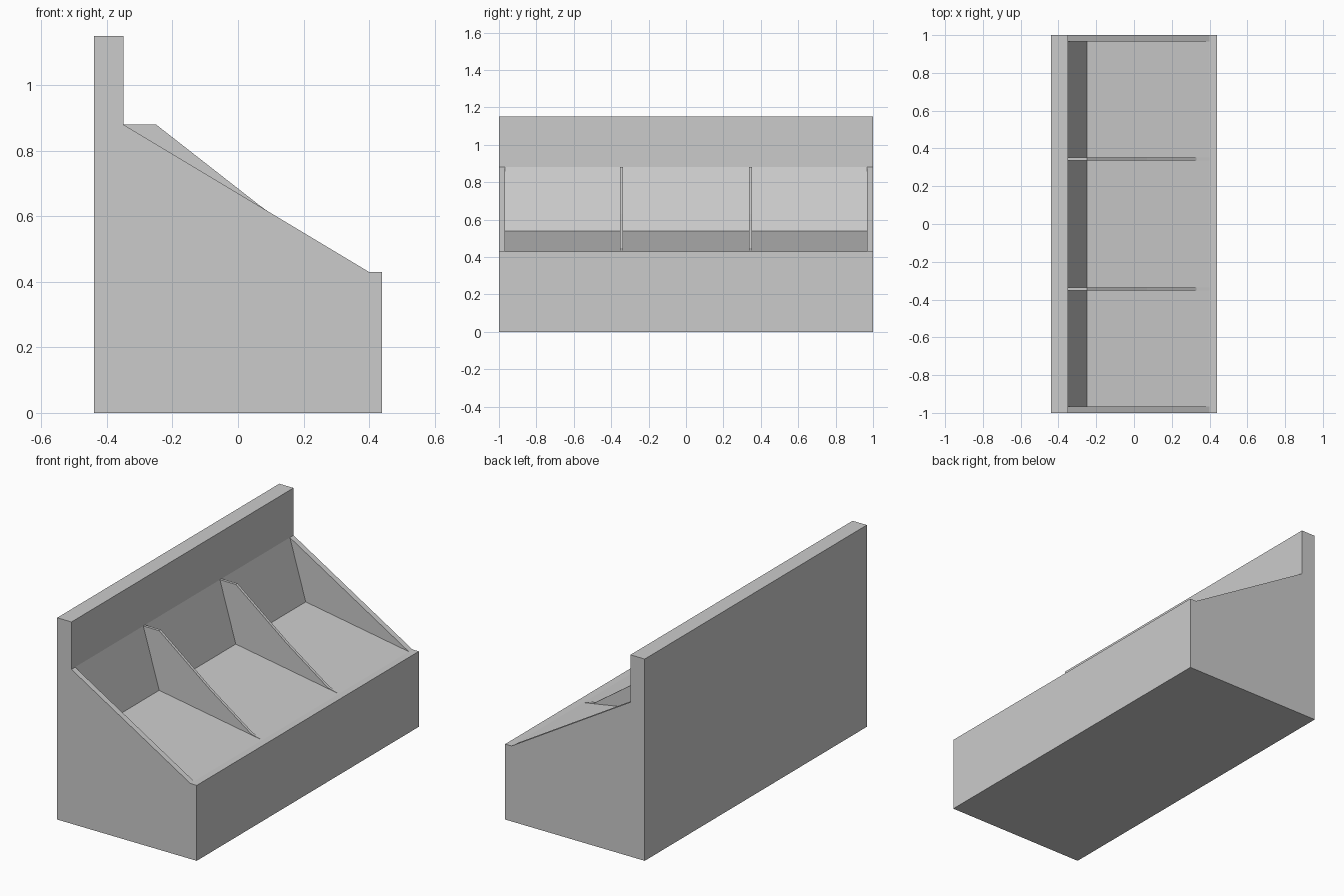
import bpy, bmesh

if "Cube" in bpy.data.objects:
    bpy.data.objects.remove(bpy.data.objects["Cube"])


def finish(name, bm):
    bmesh.ops.remove_doubles(bm, verts=bm.verts, dist=1e-5)
    bmesh.ops.recalc_face_normals(bm, faces=bm.faces)
    me = bpy.data.meshes.new(name)
    bm.to_mesh(me)
    bm.free()
    ob = bpy.data.objects.new(name, me)
    bpy.context.collection.objects.link(ob)
    return ob


def row(bm, profile, y):
    return [bm.verts.new((x, y, z)) for x, z in profile]


def prism(name, profile, y0, y1):
    bm = bmesh.new()
    a, b = row(bm, profile, y0), row(bm, profile, y1)
    bm.faces.new(a)
    bm.faces.new(b[::-1])
    n = len(profile)
    for i in range(n):
        j = (i + 1) % n
        bm.faces.new((a[i], b[i], b[j], a[j]))
    return finish(name, bm)


# Cabinet: side profile spanning the width, with a sunken tray between the rims
BACK, FRONT, DEEP = (-0.35, 0.88), (0.40, 0.43), (-0.25, 0.54)
OUTER = [FRONT, (0.44, 0.43), (0.44, 0), (-0.44, 0), (-0.44, 1.15), (-0.35, 1.15), BACK]
bm = bmesh.new()
left, right = row(bm, OUTER, -1), row(bm, OUTER, 1)
in_l, in_r = (row(bm, [BACK, DEEP, FRONT], y) for y in (-0.967, 0.967))
bm.faces.new(left)
bm.faces.new(right[::-1])
# lip top and raised back panel share edges with the tray opening
bm.faces.new((left[0], in_l[2], in_r[2], right[0], right[1], left[1]))
bm.faces.new((left[5], right[5], right[6], in_r[0], in_l[0], left[6]))
for i in range(1, 5):
    bm.faces.new((left[i], right[i], right[i + 1], left[i + 1]))
# sloped rims and tray side walls
for outer, inner in ((left, in_l), (right, in_r)):
    bm.faces.new((outer[0], outer[6], inner[0], inner[2]))
    bm.faces.new(inner)
# tray back and floor
for i in range(2):
    bm.faces.new((in_l[i], in_r[i], in_r[i + 1], in_l[i + 1]))
finish("display_cabinet", bm)

# Dividers standing in the tray
DIVIDER = [BACK, (-0.25, 0.88), (0.07, 0.63), (0.33, 0.447), FRONT, DEEP]
for side, y in (("left", -0.345), ("right", 0.345)):
    prism(f"divider_{side}", DIVIDER, y - 0.008, y + 0.008)
